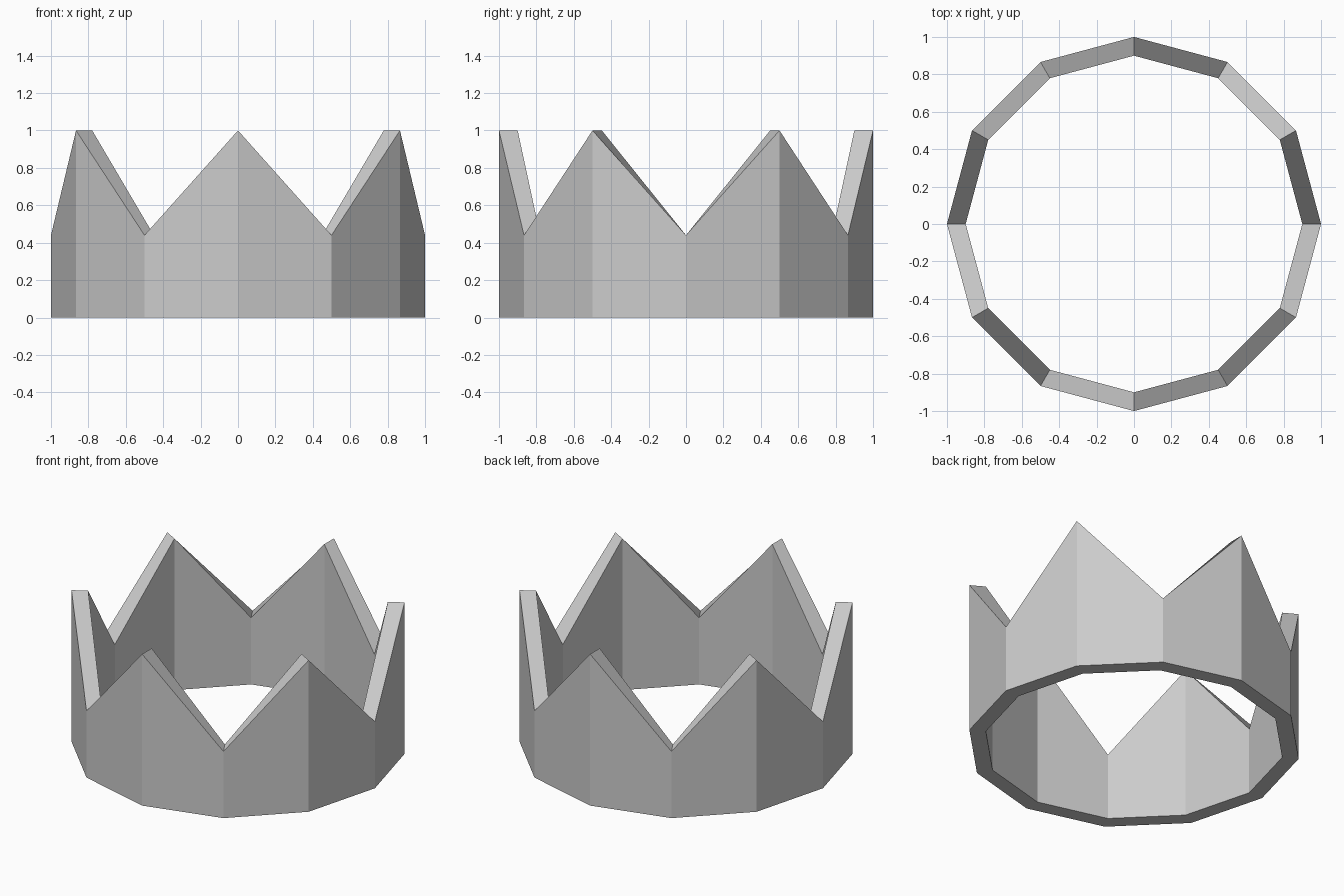
import bpy, bmesh
from math import cos, sin, radians

if "Cube" in bpy.data.objects:
    bpy.data.objects.remove(bpy.data.objects["Cube"])

SIDES = 12
OUTER, INNER = 1.0, 0.9
PEAK, VALLEY = 1.0, 0.44

bm = bmesh.new()

# Wall cross-sections: peaks and valleys alternate around the ring
sections = []
for i in range(SIDES):
    a = radians(360 / SIDES * i)
    top = PEAK if i % 2 else VALLEY
    profile = [(OUTER, 0), (OUTER, top), (INNER, top), (INNER, 0)]
    sections.append([bm.verts.new((r * cos(a), r * sin(a), z)) for r, z in profile])

# Join neighbouring sections into outer wall, rim, inner wall and underside
for i, s in enumerate(sections):
    n = sections[(i + 1) % SIDES]
    for j in range(4):
        k = (j + 1) % 4
        bm.faces.new((s[j], n[j], n[k], s[k]))
bmesh.ops.recalc_face_normals(bm, faces=bm.faces)

mesh = bpy.data.meshes.new("crown_band")
bm.to_mesh(mesh)
bm.free()
crown = bpy.data.objects.new("crown_band", mesh)
bpy.context.collection.objects.link(crown)
